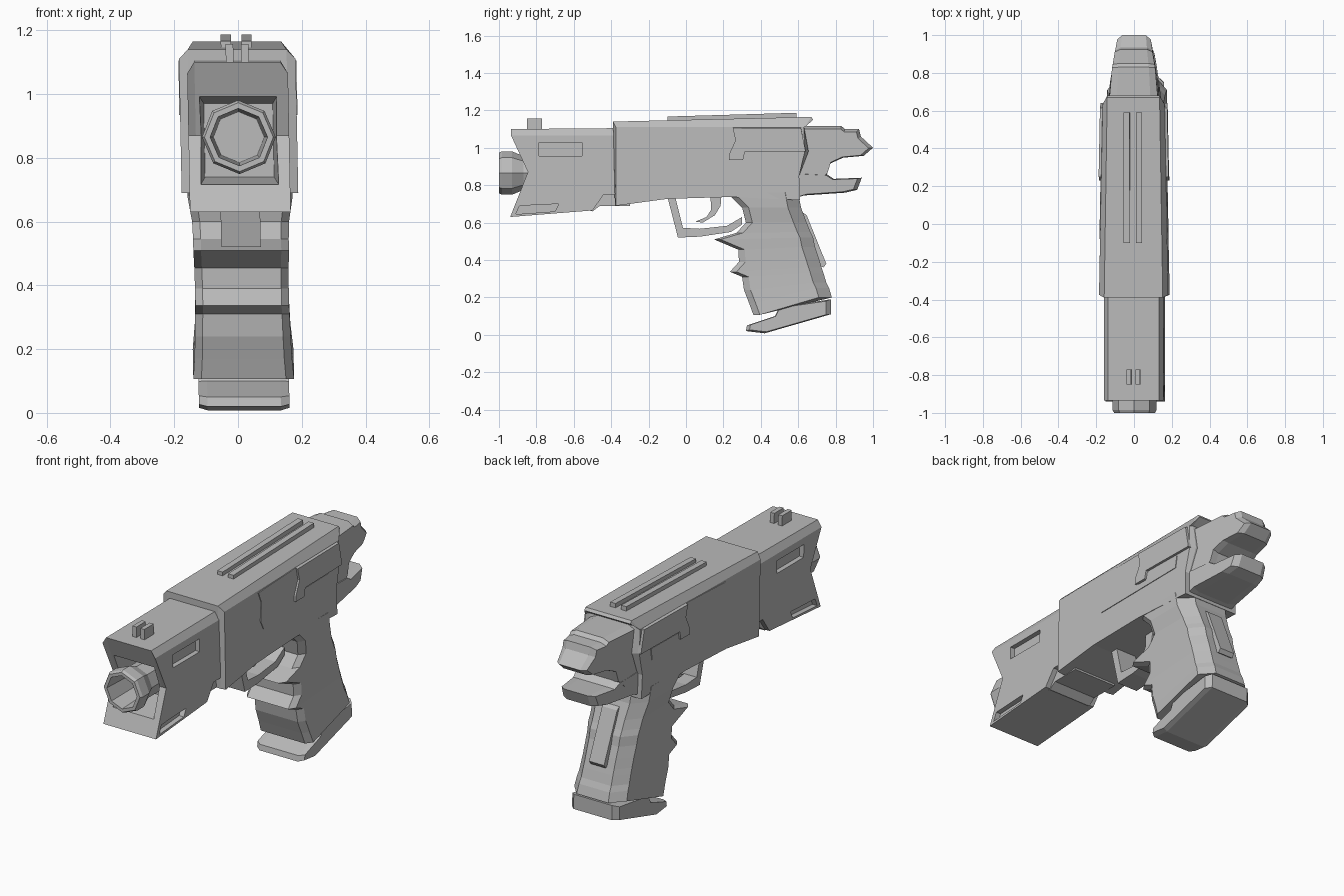
import bpy
import bmesh
from math import cos, sin, tau

if "Cube" in bpy.data.objects:
    bpy.data.objects.remove(bpy.data.objects["Cube"])

GREY = (0.5, 0.5, 0.5, 1)
grey = bpy.data.materials.new("plain grey")
grey.use_nodes = True
grey.diffuse_color = GREY
grey.node_tree.nodes["Principled BSDF"].inputs["Base Color"].default_value = GREY


def same(y, z):
    return y, z


def shrink(profile, factor):
    """Pull the outer layer of a part toward the middle of its profile."""
    cy = sum(p[0] for p in profile) / len(profile)
    cz = sum(p[1] for p in profile) / len(profile)
    return lambda y, z: (cy + (y - cy) * factor, cz + (z - cz) * factor)


def loft(name, rings):
    """Skin a list of closed rings, with a cap on both ends."""
    bm = bmesh.new()
    # the whole model leans slightly sideways toward its foot
    rows = [[bm.verts.new((x + 0.02 * (1 - z), y, z)) for x, y, z in ring] for ring in rings]
    for low, high in zip(rows, rows[1:]):
        for i in range(len(low)):
            j = (i + 1) % len(low)
            bm.faces.new((low[i], low[j], high[j], high[i]))
    bm.faces.new(rows[0][::-1])
    bm.faces.new(rows[-1])
    bmesh.ops.recalc_face_normals(bm, faces=bm.faces)
    mesh = bpy.data.meshes.new(name)
    bm.to_mesh(mesh)
    bm.free()
    mesh.materials.append(grey)
    obj = bpy.data.objects.new(name, mesh)
    bpy.context.collection.objects.link(obj)
    return obj


def slab(name, profile, inner, outer, cap=same, taper=lambda y: 1, shift=0):
    """Side profile given thickness, with chamfers between inner and outer widths."""
    rings = []
    for half, edge in ((-outer, cap), (-inner, same), (inner, same), (outer, cap)):
        rings.append([(shift + half * taper(y), *edge(y, z)) for y, z in profile])
    return loft(name, rings)


def block(name, x, y0, y1, z0, z1, half):
    corners = [(y0, z0), (y1, z0), (y1, z1), (y0, z1)]
    return slab(name, corners, half * 0.5, half, shift=x)


def carve(obj, cutters):
    """Subtract cutters, then discard them."""
    for cutter in cutters:
        cutter.hide_render = True
        mod = obj.modifiers.new("cut", "BOOLEAN")
        mod.operation = "DIFFERENCE"
        mod.solver = "EXACT"
        mod.object = cutter
    graph = bpy.context.evaluated_depsgraph_get()
    mesh = bpy.data.meshes.new_from_object(obj.evaluated_get(graph))
    obj.modifiers.clear()
    obj.data = mesh
    for cutter in cutters:
        bpy.data.objects.remove(cutter)


# front shroud with notched nose, side windows and lower slots
shroud = slab("front_shroud", [
    (-0.935, 1.1), (-0.845, 0.87), (-0.94, 0.63), (-0.5, 0.665),
    (-0.44, 0.75), (-0.36, 0.75), (-0.36, 1.105)],
    0.135, 0.158, lambda y, z: (y, min(z, 1.065)))
cuts = [loft("nose_cutter", [
    [(sx * w, y, 0.855 + sz * h) for sx, sz in ((-1, -1), (1, -1), (1, 1), (-1, 1))]
    for y, w, h in ((-1.05, 0.132, 0.155), (-0.7, 0.108, 0.115))])]
for side in (-1, 1):
    cuts.append(block("window_cutter", side * 0.16, -0.785, -0.555, 0.957, 1.027, 0.028))
    cuts.append(slab("slot_cutter", [(-0.91, 0.645), (-0.7, 0.66), (-0.68, 0.7), (-0.89, 0.69)],
                     0.015, 0.03, shift=side * 0.16))
carve(shroud, cuts)
slab("lower_rail", [(-0.56, 0.68), (-0.5, 0.66), (-0.46, 0.69), (-0.3, 0.69),
                    (-0.3, 0.8), (-0.56, 0.8)], 0.1, 0.13)

# hollow eight-sided barrel
loft("barrel", [
    [(r * cos(tau * i / 8), y, 0.865 + r * sin(tau * i / 8)) for i in range(8)]
    for y, r in ((-0.65, 0.09), (-0.87, 0.09), (-0.93, 0.116), (-0.985, 0.116),
                 (-1, 0.108), (-1, 0.09), (-0.78, 0.08))])


# main body
def body_taper(y):
    return 1 - 0.1 * (y + 0.39)


slab("main_body", [
    (-0.39, 1.14), (-0.38, 0.69), (-0.1, 0.727), (0.24, 0.737), (0.61, 0.72),
    (0.605, 0.85), (0.655, 0.98), (0.63, 1.117), (0.68, 1.15), (0.67, 1.165)],
    0.155, 0.183, lambda y, z: (min(max(y, -0.375), 0.635), min(z, 1.11)), body_taper)

# thin side panels
slab("middle_panel", [
    (-0.08, 1.1), (-0.055, 1.04), (-0.065, 0.94), (-0.04, 0.89), (0.53, 0.905),
    (0.54, 0.97), (0.3, 0.97), (0.3, 0.93), (0.24, 0.93), (0.265, 1.04), (0.25, 1.11)],
    0.15, 0.187, taper=body_taper)
slab("rear_panel", [
    (0.25, 1.12), (0.265, 1.04), (0.23, 0.965), (0.23, 0.935), (0.305, 0.935),
    (0.315, 0.98), (0.64, 0.98), (0.615, 1.115)],
    0.15, 0.198, lambda y, z: (y, min(z, 1.105)), body_taper)

# top rails and front sight
for x in (-0.035, 0.03):
    slab("top_rail", [(-0.1, 1.13), (0.59, 1.13), (0.59, 1.187), (-0.1, 1.167)],
         0.008, 0.016, shift=x)
for x in (-0.024, 0.024):
    block("front_sight", x, -0.85, -0.77, 1.08, 1.157, 0.012)


# rear hammer block: two pointed prongs
def tail_taper(y):
    return 1 - max(0, y - 0.69) * 1.1


upper = [(0.56, 1.117), (0.83, 1.117), (0.85, 1.1), (0.925, 1.1), (0.935, 1.06),
         (1.0, 1.0), (0.95, 0.957), (0.84, 0.947), (0.77, 0.915), (0.75, 0.85),
         (0.7, 0.8), (0.56, 0.8)]
slab("upper_prong", upper, 0.095, 0.135, shrink(upper, 0.88), tail_taper)
lower = [(0.55, 0.87), (0.75, 0.86), (0.79, 0.834), (0.94, 0.84), (0.915, 0.775),
         (0.85, 0.76), (0.63, 0.745), (0.55, 0.72)]
slab("lower_prong", lower, 0.095, 0.14, shrink(lower, 0.88), tail_taper)

# grip: front edge, back edge and half width of each level, top to foot
levels = [
    (0.22, 0.76, 0.6, 0.76, 0.168), (0.3, 0.68, 0.615, 0.68, 0.165),
    (0.32, 0.6, 0.645, 0.6, 0.152), (0.27, 0.545, 0.665, 0.55, 0.15),
    (0.15, 0.51, 0.68, 0.52, 0.15), (0.28, 0.455, 0.69, 0.47, 0.148),
    (0.283, 0.39, 0.71, 0.41, 0.147), (0.235, 0.337, 0.725, 0.36, 0.147),
    (0.3, 0.31, 0.735, 0.33, 0.148), (0.31, 0.24, 0.75, 0.28, 0.15),
    (0.337, 0.17, 0.765, 0.25, 0.153), (0.36, 0.107, 0.78, 0.2, 0.158)]
rings = []
for yf, zf, yb, zb, half in levels:
    right = [(half * 0.84, yf, zf), (half, yf + 0.035, zf),
             (half, yb - 0.07, zb), (half * 0.6, yb, zb)]
    rings.append(right + [(-x, y, z) for x, y, z in reversed(right)])
loft("grip", rings)
slab("back_strap", [(0.6, 0.67), (0.645, 0.64), (0.75, 0.38), (0.735, 0.36), (0.66, 0.4)],
     0.035, 0.045)

# magazine foot
foot = [(0.326, 0.05), (0.475, 0.1), (0.5, 0.15), (0.775, 0.19), (0.775, 0.11),
        (0.42, 0.008), (0.32, 0.02)]
slab("magazine_foot", foot, 0.115, 0.142, shrink(foot, 0.9))

# trigger and its guard
slab("trigger_guard", [
    (-0.1, 0.74), (-0.043, 0.52), (0.075, 0.525), (0.24, 0.55), (0.3, 0.59), (0.3, 0.63),
    (0.22, 0.583), (0.075, 0.567), (-0.016, 0.572), (-0.058, 0.74)], 0.05, 0.062)
slab("trigger", [
    (0.13, 0.75), (0.135, 0.67), (0.11, 0.63), (0.05, 0.605), (0.09, 0.6),
    (0.155, 0.64), (0.185, 0.69), (0.19, 0.75)], 0.02, 0.03)
